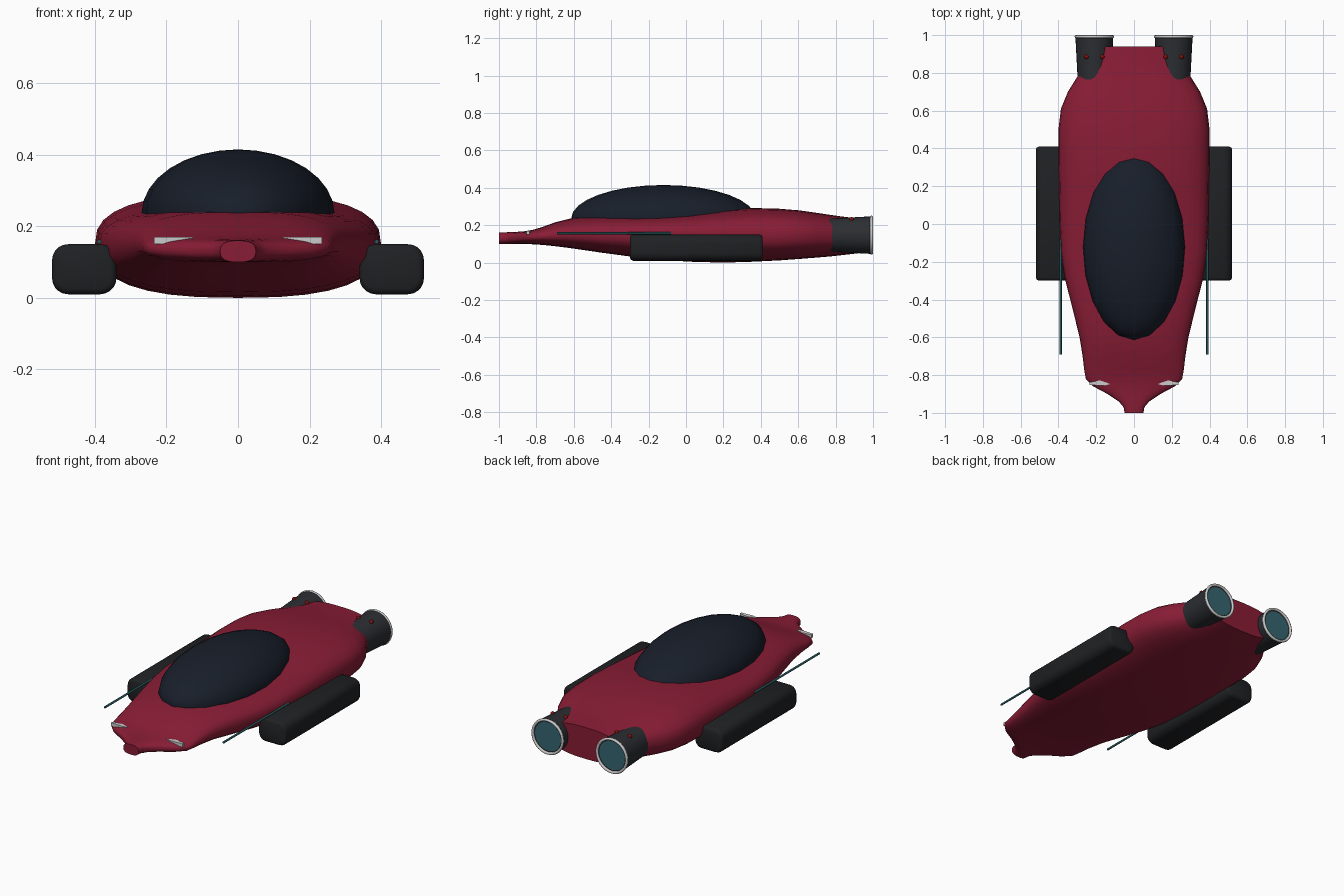
import bpy, bmesh
from math import sin, cos, pi, copysign, radians

if "Cube" in bpy.data.objects:
    bpy.data.objects.remove(bpy.data.objects["Cube"])


def material(name, r, g, b):
    m = bpy.data.materials.new(name)
    m.diffuse_color = (r, g, b, 1)
    m.use_nodes = True
    m.node_tree.nodes["Principled BSDF"].inputs["Base Color"].default_value = m.diffuse_color
    return m


RED = material("red_paint", .25, .012, .036)
GLASS = material("dark_glass", .009, .013, .023)
BLACK = material("black_trim", .014, .015, .017)
DARK = material("dark_metal", .025, .027, .032)
TEAL = material("teal_glow", .035, .13, .16)
ROD = material("rod_teal", .02, .10, .11)
SPOT = material("red_light", .25, .005, .005)


def finish(ob, name, mat=None, angle=40):
    ob.name = name
    if mat:
        ob.data.materials.append(mat)
    bpy.ops.object.select_all(action='DESELECT')
    ob.select_set(True)
    bpy.context.view_layer.objects.active = ob
    bpy.ops.object.shade_smooth_by_angle(angle=radians(angle))
    return ob


def loft(name, rings, mat, angle=40):
    """Skin equal-length rings of points and cap both ends."""
    bm = bmesh.new()
    loops = [[bm.verts.new(p) for p in ring] for ring in rings]
    n = len(loops[0])
    for a, b in zip(loops, loops[1:]):
        for i in range(n):
            bm.faces.new((a[i], a[(i + 1) % n], b[(i + 1) % n], b[i]))
    bm.faces.new(loops[0])
    bm.faces.new(loops[-1])
    bmesh.ops.recalc_face_normals(bm, faces=bm.faces)
    me = bpy.data.meshes.new(name)
    bm.to_mesh(me)
    bm.free()
    ob = bpy.data.objects.new(name, me)
    bpy.context.collection.objects.link(ob)
    return finish(ob, name, mat, angle)


def hull_ring(y, w, bot, top, mid, n=2.6, sides=32):
    ring = []
    for i in range(sides):
        c, s = cos(2 * pi * i / sides), sin(2 * pi * i / sides)
        h = top - mid if s > 0 else mid - bot
        ring.append((w * copysign(abs(c) ** (2 / n), c), y,
                     mid + h * copysign(abs(s) ** (2 / n), s)))
    return ring


# Hull: y, half width, bottom, top, height of widest point
sections = [
    (-1.0, .05, .10, .16, .13), (-.97, .055, .10, .162, .132), (-.94, .08, .10, .163, .133),
    (-.90, .14, .10, .165, .134), (-.86, .215, .10, .168, .135), (-.82, .255, .098, .175, .137),
    (-.77, .264, .095, .19, .14), (-.70, .272, .088, .215, .145), (-.60, .288, .075, .24, .15),
    (-.45, .325, .053, .25, .15), (-.30, .363, .033, .252, .15), (-.15, .387, .016, .255, .15),
    (.02, .394, .005, .264, .15), (.20, .397, .0, .281, .15), (.36, .40, .005, .292, .15),
    (.50, .40, .012, .288, .15), (.61, .387, .02, .279, .15), (.70, .35, .027, .266, .15),
    (.78, .30, .034, .254, .148), (.86, .262, .043, .243, .146), (.94, .235, .052, .238, .145)]
loft("hull", [hull_ring(*s) for s in sections], RED)

# Canopy dome
bpy.ops.mesh.primitive_uv_sphere_add(segments=20, ring_count=16, location=(0, -.12, .235))
dome = bpy.context.object
dome.scale = (.27, .494, .18)
finish(dome, "canopy", GLASS, 60)


def pod_ring(side, y, inset):
    hx, hz, r = .09 - inset, .07 - inset, .045 - inset
    ring = []
    for k, (sx, sz) in enumerate(((1, 1), (-1, 1), (-1, -1), (1, -1))):
        for j in range(6):
            a = k * pi / 2 + j * pi / 10
            ring.append((side * .43 + sx * (hx - r) + r * cos(a), y,
                         .08 + sz * (hz - r) + r * sin(a)))
    return ring


def cylinder(name, x, y0, y1, z, r0, r1, mat, sides=32):
    rings = [[(x + r * cos(2 * pi * i / sides), y, z + r * sin(2 * pi * i / sides))
              for i in range(sides)] for y, r in ((y0, r0), (y1, r1))]
    return loft(name, rings, mat)


for side, tag in ((-1, "left"), (1, "right")):
    # Side pod with rounded edges
    ends = ((-.30, .016), (-.295, .005), (-.284, 0), (.394, 0), (.405, .005), (.41, .016))
    loft("pod_" + tag, [pod_ring(side, y, i) for y, i in ends], BLACK, 50)

    # Thin rod along the flank
    cylinder("rod_" + tag, side * .388, -.69, -.08, .157, .006, .006, ROD, 12)

    # Engine: nozzle, rim and glowing disc
    cylinder("engine_" + tag, side * .21, .76, .985, .147, .088, .10, DARK)
    cylinder("engine_glow_" + tag, side * .21, .97, .988, .147, .085, .085, TEAL)
    bpy.ops.mesh.primitive_torus_add(major_radius=.097, minor_radius=.008, major_segments=32,
                                     minor_segments=8, location=(side * .21, .992, .147),
                                     rotation=(pi / 2, 0, 0))
    finish(bpy.context.object, "engine_rim_" + tag, None, 60)

    # Small red lights on top of the engine
    for dx in (-.042, .042):
        bpy.ops.mesh.primitive_uv_sphere_add(segments=12, ring_count=8, radius=.012,
                                             location=(side * .21 + dx, .885, .232))
        finish(bpy.context.object, "engine_light_" + tag, SPOT, 60)

    # Headlight wedge on the nose
    outline = ((.125, -.847), (.16, -.856), (.235, -.852), (.235, -.838), (.18, -.828))
    loft("headlight_" + tag, [[(side * x, y, z) for x, y in outline] for z in (.15, .17)], None, 30)
